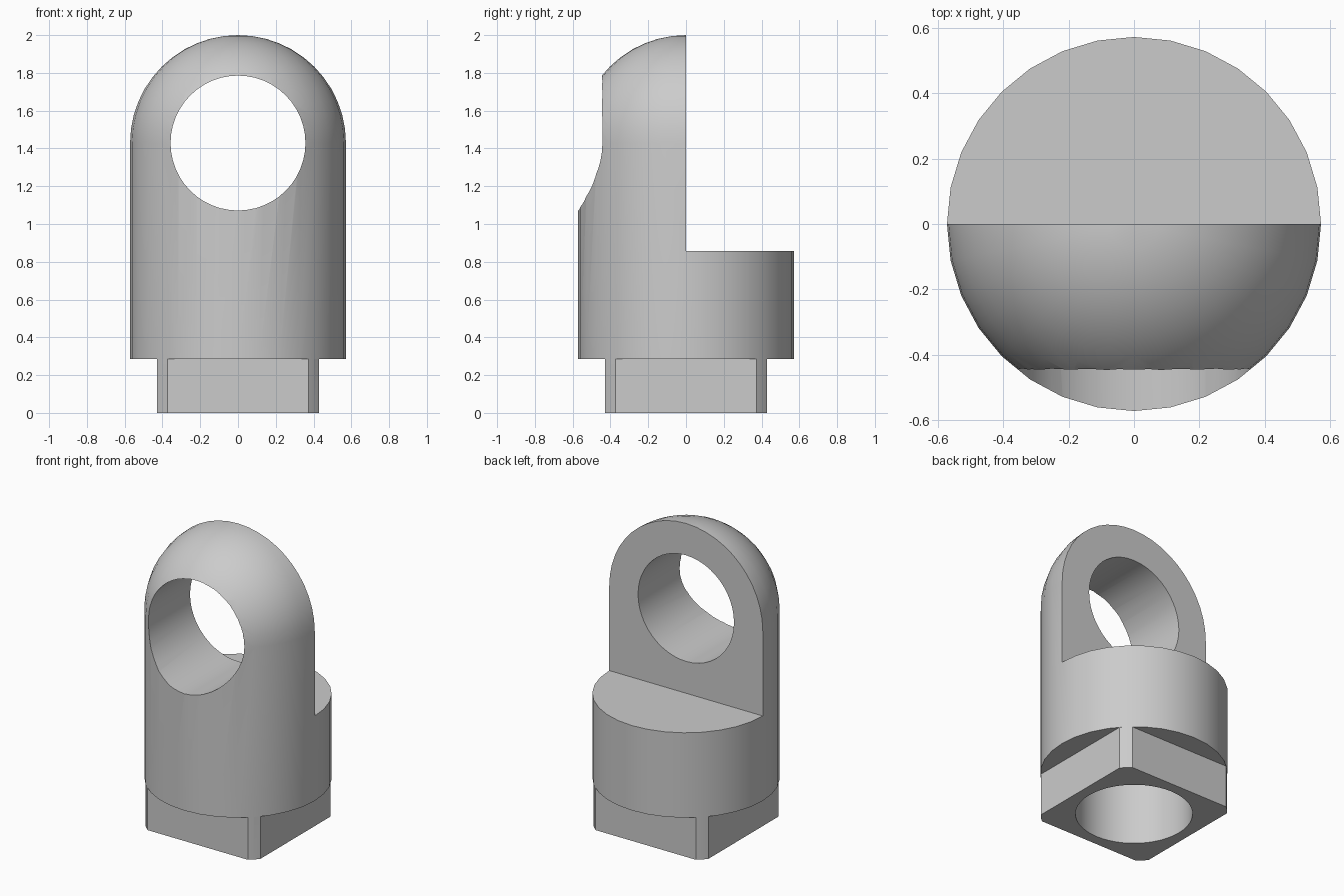
import bpy, math
from mathutils import Matrix

cube = bpy.data.objects.get("Cube")
if cube:
    bpy.data.objects.remove(cube, do_unlink=True)

import bmesh

U = 2 / 7          # design unit: the part is seven units tall
R = 2 * U          # body radius
BORE = 1.25 * U    # radius of both holes

grey = bpy.data.materials.new("plain_grey")
grey.use_nodes = True
colour = (0.6, 0.6, 0.6, 1)
grey.diffuse_color = colour
grey.node_tree.nodes["Principled BSDF"].inputs["Base Color"].default_value = colour


def make(name, bm):
    bmesh.ops.recalc_face_normals(bm, faces=bm.faces)
    mesh = bpy.data.meshes.new(name)
    bm.to_mesh(mesh)
    bm.free()
    ob = bpy.data.objects.new(name, mesh)
    bpy.context.collection.objects.link(ob)
    mesh.materials.append(grey)
    return ob


def rod(name, radius, length, matrix):
    bm = bmesh.new()
    bmesh.ops.create_cone(bm, cap_ends=True, segments=48, radius1=radius,
                          radius2=radius, depth=length, matrix=matrix)
    return make(name, bm)


def block(name, size, centre):
    bm = bmesh.new()
    bmesh.ops.create_cube(bm, size=1, matrix=Matrix.Translation(centre) @ Matrix.Diagonal((*size, 1)))
    return make(name, bm)


# Domed cylinder, turned from a profile
steps = 12
profile = [(0, U), (R, U)]
profile += [(R * math.cos(a), 5 * U + R * math.sin(a))
            for a in (i * math.pi / 2 / steps for i in range(steps))]
profile.append((0, 7 * U))
bm = bmesh.new()
verts = [bm.verts.new((x, 0, z)) for x, z in profile]
edges = [bm.edges.new(pair) for pair in zip(verts, verts[1:])]
bmesh.ops.spin(bm, geom=verts + edges, cent=(0, 0, 0), axis=(0, 0, 1),
               angle=2 * math.pi, steps=32)
bmesh.ops.remove_doubles(bm, verts=bm.verts, dist=1e-4)
body = make("lug_body", bm)

# Square foot with trimmed corners, running up inside the body
side, trim, mid = 1.5 * U, 0.373, 0.403
corner = [(side, trim), (mid, mid), (trim, side)]
outline = []
for _ in range(4):
    outline += corner
    corner = [(-y, x) for x, y in corner]
bm = bmesh.new()
face = bm.faces.new([bm.verts.new((x, y, 0)) for x, y in outline])
ext = bmesh.ops.extrude_face_region(bm, geom=[face])
bmesh.ops.translate(bm, vec=(0, 0, 1.4 * U),
                    verts=[v for v in ext["geom"] if isinstance(v, bmesh.types.BMVert)])
foot = make("square_foot", bm)

# Cutters: back half of the lug, cross hole, bore in the foot
back = block("back_cutter", (2, 1, 2), (0, 0.5, 3 * U + 1))
cross = rod("cross_hole_cutter", BORE, 3,
            Matrix.Translation((0, 0, 5 * U)) @ Matrix.Rotation(math.pi / 2, 4, 'X'))
bore = rod("foot_bore_cutter", BORE, 4 * U, Matrix.Identity(4))

for tool, op in ((foot, 'UNION'), (back, 'DIFFERENCE'),
                 (cross, 'DIFFERENCE'), (bore, 'DIFFERENCE')):
    mod = body.modifiers.new(tool.name, 'BOOLEAN')
    mod.object, mod.operation, mod.solver = tool, op, 'EXACT'

# Apply the cuts and drop the helpers
bpy.context.view_layer.update()
done = bpy.data.meshes.new_from_object(body.evaluated_get(bpy.context.evaluated_depsgraph_get()))
body.modifiers.clear()
body.data = done
for tool in (foot, back, cross, bore):
    bpy.data.objects.remove(tool, do_unlink=True)

# Smooth round walls, sharp rims
for ob in bpy.context.selected_objects:
    ob.select_set(False)
body.select_set(True)
bpy.context.view_layer.objects.active = body
bpy.ops.object.shade_smooth_by_angle(angle=math.radians(30))
